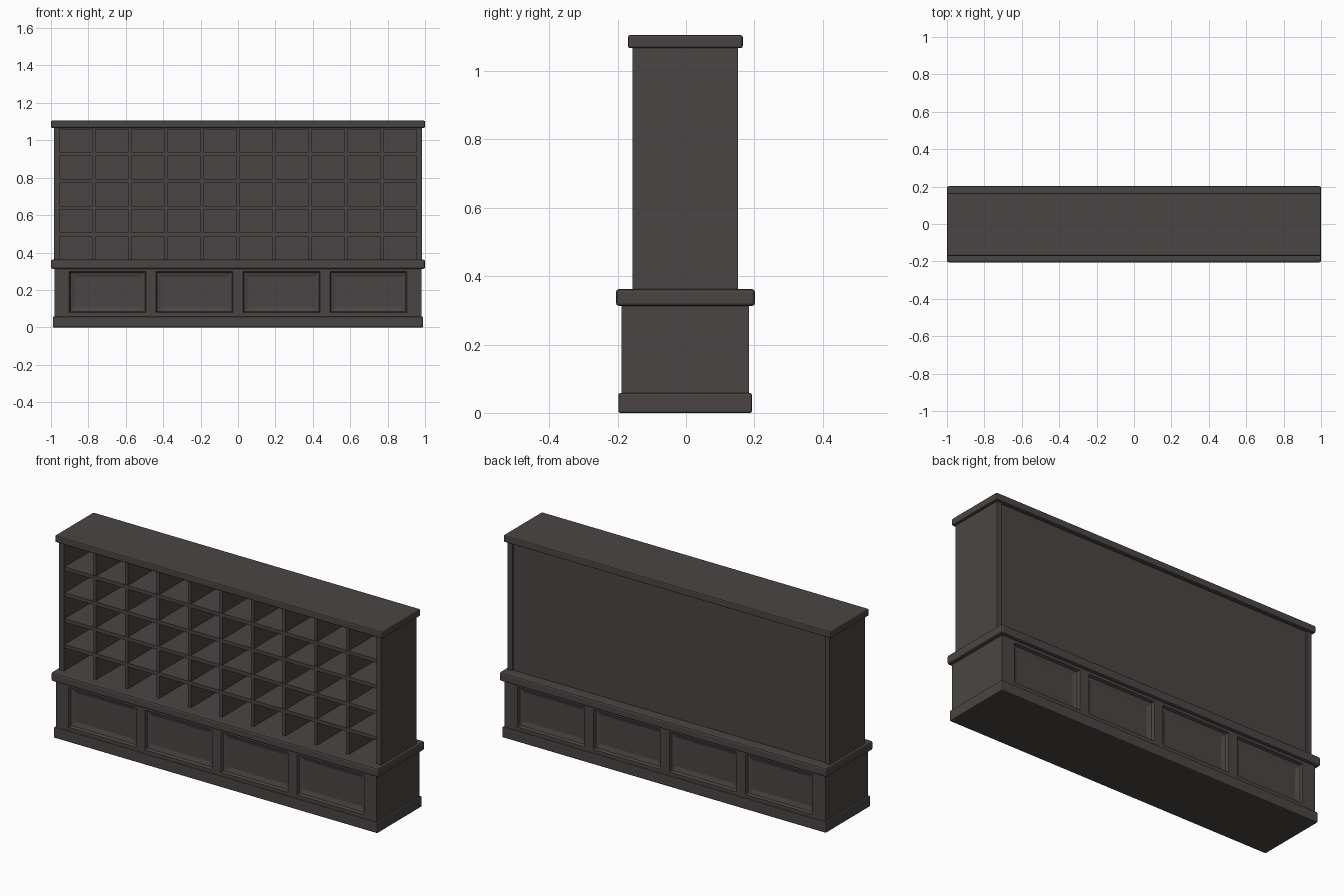
import bpy, bmesh

if "Cube" in bpy.data.objects:
    bpy.data.objects.remove(bpy.data.objects["Cube"])

wood = bpy.data.materials.new("dark wood")
wood.diffuse_color = (0.068, 0.060, 0.057, 1)
wood.use_nodes = True
wood.node_tree.nodes["Principled BSDF"].inputs["Base Color"].default_value = wood.diffuse_color


def finish(name, bm):
    bmesh.ops.recalc_face_normals(bm, faces=bm.faces)
    me = bpy.data.meshes.new(name)
    bm.to_mesh(me)
    bm.free()
    ob = bpy.data.objects.new(name, me)
    bpy.context.collection.objects.link(ob)
    me.materials.append(wood)
    return ob


def box(name, x0, x1, y0, y1, z0, z1, bevel=0.0):
    bm = bmesh.new()
    bmesh.ops.create_cube(bm, size=1)
    for v in bm.verts:
        v.co.x = x0 if v.co.x < 0 else x1
        v.co.y = y0 if v.co.y < 0 else y1
        v.co.z = z0 if v.co.z < 0 else z1
    ob = finish(name, bm)
    if bevel:
        m = ob.modifiers.new("rounded edges", "BEVEL")
        m.width = bevel
        m.segments = 2
    return ob


# Plinth, counter ledge and top cap
box("plinth", -0.99, 0.99, -0.198, 0.193, 0, 0.058, 0.006)
box("counter_ledge", -1, 1, -0.205, 0.202, 0.313, 0.362, 0.009)
box("top_cap", -1, 1, -0.17, 0.166, 1.067, 1.105, 0.006)

# Base cabinet with four recessed panels, front and back
xs = [-0.98]
for c in (-0.6975, -0.2325, 0.2325, 0.6975):
    xs += [c - 0.205, c + 0.205]
xs.append(0.98)
zs = [0.05, 0.078, 0.298, 0.32]
bm = bmesh.new()
panels, sides = [], []
for y in (-0.189, 0.184):
    g = [[bm.verts.new((x, y, z)) for z in zs] for x in xs]
    sides.append(g)
    for i in range(len(xs) - 1):
        for k in range(len(zs) - 1):
            f = bm.faces.new((g[i][k], g[i + 1][k], g[i + 1][k + 1], g[i][k + 1]))
            if k == 1 and i % 2 == 1:
                panels.append(f)
for i in (0, -1):
    for k in range(len(zs) - 1):
        a, b = sides[0][i], sides[1][i]
        bm.faces.new((a[k], a[k + 1], b[k + 1], b[k]))
bmesh.ops.holes_fill(bm, edges=[e for e in bm.edges if e.is_boundary], sides=0)
bmesh.ops.recalc_face_normals(bm, faces=bm.faces)
bmesh.ops.inset_individual(bm, faces=panels, thickness=0.008, depth=-0.014)
bmesh.ops.inset_individual(bm, faces=panels, thickness=0.034, depth=-0.008)
finish("panelled_base", bm)

# Upper case: sides and back
for s, n in ((-1, "left"), (1, "right")):
    box(n + "_side", min(s * 0.955, s * 0.985), max(s * 0.955, s * 0.985),
        -0.157, 0.152, 0.355, 1.07)
box("back_panel", -0.96, 0.96, 0.125, 0.143, 0.355, 1.07)

# Pigeonholes: five rows by ten columns
z_low, z_high = 0.354, 1.068
pitch_z = (z_high - z_low) / 5
for r in range(1, 5):
    z = z_low + r * pitch_z
    box(f"shelf_{r}", -0.957, 0.957, -0.15, 0.13, z - 0.01, z + 0.01)
for c in range(1, 10):
    x = -0.965 + c * 0.193
    box(f"divider_{c}", x - 0.009, x + 0.009, -0.148, 0.13, 0.355, 1.07)
box("top_rail", -0.957, 0.957, -0.15, 0.13, 1.058, 1.07)
